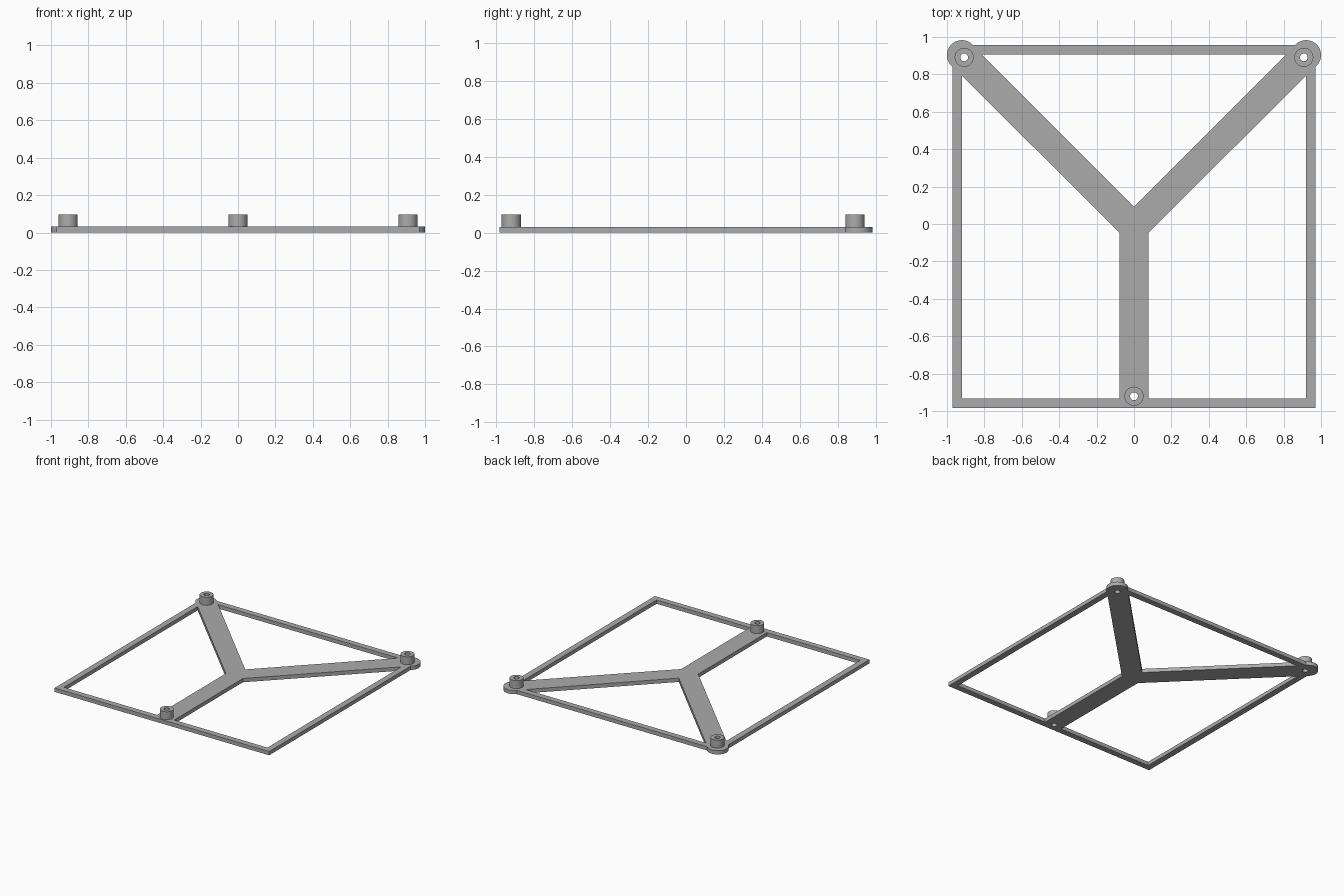
import bpy, bmesh, math

if "Cube" in bpy.data.objects:
    bpy.data.objects.remove(bpy.data.objects["Cube"])

PLATE, TOP = 0.031, 0.096            # plate thickness, boss height
HOLE_R, BOSS_R, LOBE_R = 0.021, 0.051, 0.08
X, Y_BACK, Y_FRONT = 0.97, 0.956, -0.983   # outer frame edges
XI, YI_BACK, YI_FRONT = 0.92, 0.907, -0.934  # inner frame edges
LOBE = (0.92, 0.903)
BOSSES = {"left_boss": (-0.908, 0.891), "right_boss": (0.908, 0.891),
          "front_boss": (0.0, -0.921)}

grey = bpy.data.materials.new("grey")
grey.diffuse_color = (0.41, 0.41, 0.41, 1)
grey.use_nodes = True
grey.node_tree.nodes["Principled BSDF"].inputs["Base Color"].default_value = grey.diffuse_color


def arc(c, r, a0=0.0, a1=2 * math.pi, n=32, closed=True):
    steps = n if closed else n - 1
    return [(c[0] + r * math.cos(a0 + (a1 - a0) * i / steps),
             c[1] + r * math.sin(a0 + (a1 - a0) * i / steps)) for i in range(n)]


def mirror(pts):
    return [(-x, y) for x, y in reversed(pts)]


def slab(name, loops, z0, z1):
    """Extrude an outline with holes from z0 to z1."""
    cu = bpy.data.curves.new(name, 'CURVE')
    cu.dimensions, cu.fill_mode = '2D', 'BOTH'
    cu.extrude = (z1 - z0) / 2
    for pts in loops:
        sp = cu.splines.new('POLY')
        sp.points.add(len(pts) - 1)
        for p, (x, y) in zip(sp.points, pts):
            p.co = (x, y, 0, 1)
        sp.use_cyclic_u = True
    ob = bpy.data.objects.new(name, cu)
    bpy.context.collection.objects.link(ob)
    ob.location.z = (z0 + z1) / 2
    bpy.ops.object.select_all(action='DESELECT')
    ob.select_set(True)
    bpy.context.view_layer.objects.active = ob
    bpy.ops.object.convert(target='MESH')
    ob = bpy.context.object
    bm = bmesh.new()
    bm.from_mesh(ob.data)
    bmesh.ops.remove_doubles(bm, verts=bm.verts, dist=1e-5)
    bmesh.ops.recalc_face_normals(bm, faces=bm.faces)
    bm.to_mesh(ob.data)
    bm.free()
    ob.data.materials.clear()
    ob.data.materials.append(grey)
    bpy.ops.object.shade_smooth_by_angle(angle=math.radians(30))
    return ob


# Outer outline: square frame with a round lobe at each back corner
dx, dy = X - LOBE[0], Y_BACK - LOBE[1]
a0 = math.atan2(-math.sqrt(LOBE_R**2 - dx**2), dx)
a1 = math.atan2(dy, -math.sqrt(LOBE_R**2 - dy**2))
right = [(X, Y_FRONT)] + arc(LOBE, LOBE_R, a0, a1, 28, False)
outline = right + mirror(right)

# Windows between the frame and the Y-shaped arms
side = [(0.077, YI_FRONT), (XI, YI_FRONT), (XI, 0.793), (0.077, -0.047)]
back = [(0, 0.093), (0.814, YI_BACK), (-0.814, YI_BACK)]
holes = [arc(c, HOLE_R) for c in BOSSES.values()]
slab("frame_plate", [outline, side, mirror(side), back] + holes, 0, PLATE)

# Hollow screw bosses
for name, c in BOSSES.items():
    slab(name, [arc(c, BOSS_R), arc(c, HOLE_R)], PLATE, TOP)
